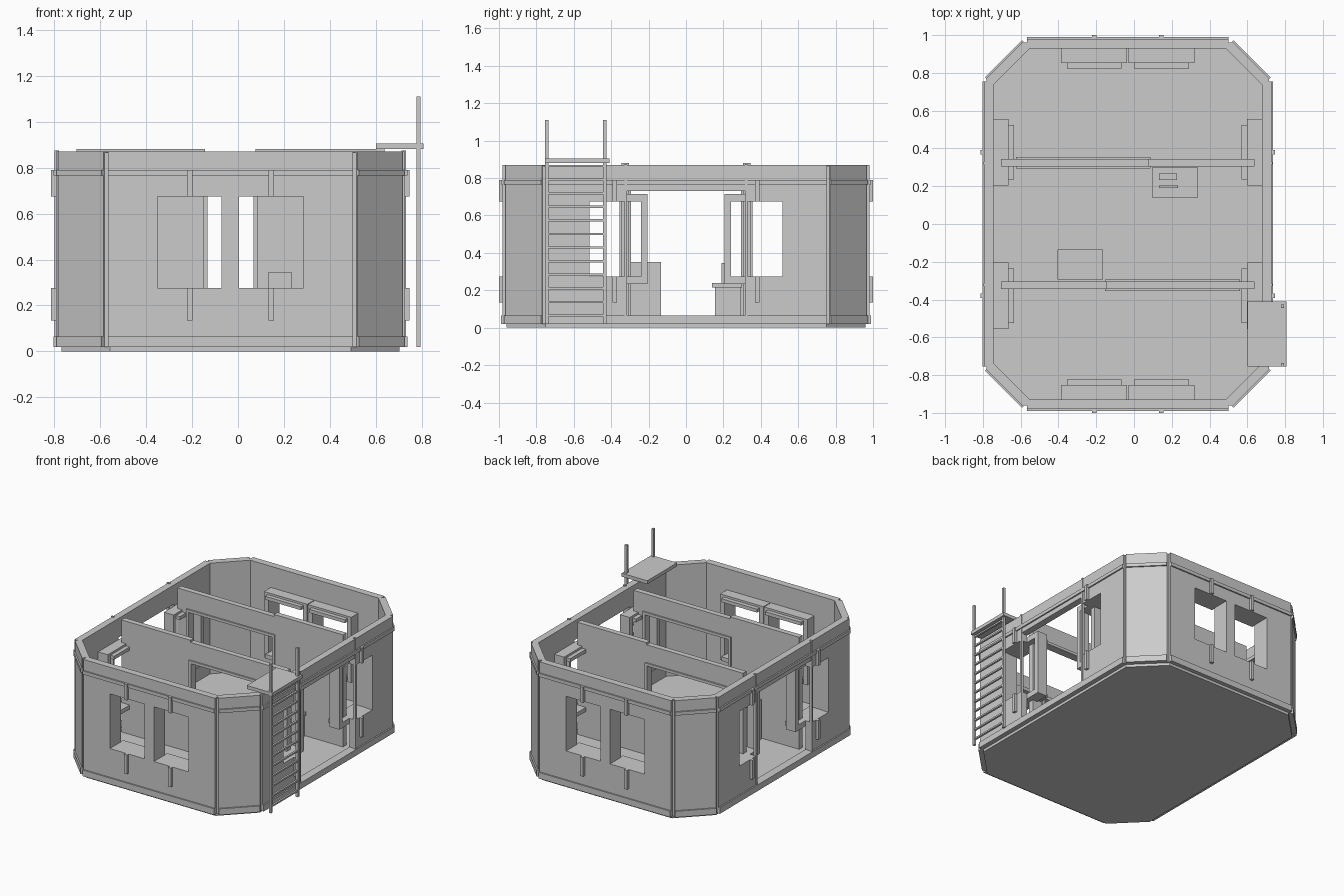
import bpy, bmesh
from math import radians
from mathutils import Matrix

if "Cube" in bpy.data.objects:
    bpy.data.objects.remove(bpy.data.objects["Cube"], do_unlink=True)

# single flat colour
grey = bpy.data.materials.new("plain_grey")
grey.use_nodes = True
COLOUR = (0.6, 0.6, 0.6, 1)
grey.diffuse_color = COLOUR
grey.node_tree.nodes["Principled BSDF"].inputs["Base Color"].default_value = COLOUR

CENTRE = Matrix.Translation((-0.033, 0, 0))
TOP = 0.87
THICK = 0.05


def finish(name, bm, matrix=Matrix()):
    bmesh.ops.recalc_face_normals(bm, faces=bm.faces)
    mesh = bpy.data.meshes.new(name)
    bm.to_mesh(mesh)
    bm.free()
    mesh.materials.append(grey)
    obj = bpy.data.objects.new(name, mesh)
    obj.matrix_world = matrix
    bpy.context.collection.objects.link(obj)
    return obj


def box(name, x, y, z, matrix=Matrix()):
    """Box given by its ranges on each axis."""
    bm = bmesh.new()
    bmesh.ops.create_cube(bm, size=1)
    for v in bm.verts:
        for i, (a, b) in enumerate((x, y, z)):
            v.co[i] = (a + b) / 2 + v.co[i] * (b - a)
    return finish(name, bm, matrix)


def panel(name, us, zs, y, is_hole, matrix):
    """Upright slab made from a grid, with openings where is_hole is true."""
    bm = bmesh.new()
    for u0, u1 in zip(us, us[1:]):
        for z0, z1 in zip(zs, zs[1:]):
            if not is_hole((u0 + u1) / 2, (z0 + z1) / 2):
                corners = ((u0, z0), (u1, z0), (u1, z1), (u0, z1))
                bm.faces.new([bm.verts.new((u, y[0], z)) for u, z in corners])
    bmesh.ops.remove_doubles(bm, verts=bm.verts, dist=0.0001)
    res = bmesh.ops.extrude_face_region(bm, geom=bm.faces[:], use_keep_orig=True)
    moved = [g for g in res["geom"] if isinstance(g, bmesh.types.BMVert)]
    bmesh.ops.translate(bm, verts=moved, vec=(0, y[1] - y[0], 0))
    return finish(name, bm, matrix)


def octagon(name, hx, hy, cut, z0, z1):
    bm = bmesh.new()
    quarter = [(hx, hy - cut), (hx - cut, hy)]
    pts = (quarter + [(-x, y) for x, y in quarter[::-1]]
           + [(-x, -y) for x, y in quarter] + [(x, -y) for x, y in quarter[::-1]])
    face = bm.faces.new([bm.verts.new((x, y, z0)) for x, y in pts])
    res = bmesh.ops.extrude_face_region(bm, geom=[face], use_keep_orig=True)
    moved = [g for g in res["geom"] if isinstance(g, bmesh.types.BMVert)]
    bmesh.ops.translate(bm, verts=moved, vec=(0, 0, z1 - z0))
    return finish(name, bm, CENTRE)


def frame(angle):
    """Local wall frame: x runs along the wall, -y points outward."""
    return CENTRE @ Matrix.Rotation(radians(angle), 4, 'Z')


def bands(side, u, dist, m):
    box(side + "_bottom_band", u, (-dist - 0.01, -dist + THICK), (0.02, 0.065), m)
    box(side + "_top_band", u, (-dist - 0.01, -dist + 0.01), (0.765, 0.79), m)


def window(side, u, dist, m):
    """Inner box frame, its two ledges and the outer mounting strips."""
    inner = -dist + THICK
    panel(side + "_window_frame", (u - 0.175, u - 0.14, u + 0.14, u + 0.175),
          (0.235, 0.275, 0.675, 0.715), (inner, inner + 0.078),
          lambda a, z: abs(a - u) < 0.14 and 0.275 < z < 0.675, m)
    for part, z in (("sill", (0.245, 0.275)), ("head", (0.675, 0.7))):
        box(f"{side}_window_{part}", (u - 0.145, u + 0.145),
            (inner + 0.07, inner + 0.108), z, m)
    for part, z in (("lower", (0.135, 0.275)), ("upper", (0.675, 0.79))):
        box(f"{side}_{part}_strip", (u - 0.012, u + 0.012), (-dist - 0.02, -dist), z, m)


# base and floor
octagon("base_plate", 0.735, 0.96, 0.21, 0, 0.02)
octagon("floor", 0.725, 0.945, 0.21, 0.02, 0.06)

# front and back walls with two windows each
for side, angle in (("front", 0), ("back", 180)):
    m, d, h = frame(angle), 0.98, 0.5325
    panel(side + "_wall", (-h, -0.318, -0.038, 0.038, 0.318, h), (0.02, 0.275, 0.675, TOP),
          (-d, -d + THICK),
          lambda u, z: 0.038 < abs(u) < 0.318 and 0.275 < z < 0.675, m)
    bands(side, (-h, h), d, m)
    for u in (-0.178, 0.178):
        window(side, u, d, m)

# side walls with a wide doorway that runs into the windows
for side, angle in (("left", 90), ("right", -90)):
    m, d, h = frame(angle), 0.76, 0.755
    panel(side + "_wall", (-h, -0.515, -0.32, 0.32, 0.515, h),
          (0.02, 0.06, 0.275, 0.675, 0.73, TOP), (-d, -d + THICK),
          lambda u, z: (abs(u) < 0.32 and 0.06 < z < 0.73)
          or (abs(u) < 0.515 and 0.275 < z < 0.675), m)
    bands(side, (-h, h), d, m)
    for s in (-1, 1):
        window(side, s * 0.38, d, m)
        post = sorted((s * 0.315, s * 0.328))
        box(side + "_door_post", post, (-d - 0.005, -d + 0.015), (0.02, TOP + 0.005), m)

# slanted corner walls and the posts in their gaps
for angle, u in ((45, -0.153), (135, 0.153), (225, -0.153), (315, 0.153)):
    m, d = frame(angle), 1.074
    span = (u - 0.139, u + 0.139)
    box("corner_wall", span, (-d, -d + THICK), (0.02, TOP), m)
    bands("corner", span, d, m)
for sx in (-1, 1):
    for sy in (-1, 1):
        for x, y in ((0.54, 0.95), (0.735, 0.76)):
            box("corner_post", (sx * x - 0.012, sx * x + 0.012),
                (sy * y - 0.012, sy * y + 0.012), (0.02, TOP - 0.005), CENTRE)

# two inner partitions, one turned half round from the other
for side, angle in (("front", 0), ("back", 180)):
    m, y = frame(angle), -0.325
    a, b = -0.12, 0.593
    panel(side + "_partition", (-0.67, a, b, 0.67), (0.06, 0.735, TOP - 0.005),
          (y - 0.02, y + 0.02), lambda u, z: a < u < b and z < 0.735, m)
    box(side + "_partition_cap", (-0.67, a + 0.01), (y - 0.02, y + 0.02),
        (TOP - 0.005, 0.88), m)
    panel(side + "_partition_frame", (a, a + 0.02, b - 0.02, b), (0.06, 0.715, 0.735),
          (y - 0.03, y + 0.03), lambda u, z: a + 0.02 < u < b - 0.02 and z < 0.715, m)

# ladder and its landing
for y in (-0.745, -0.435):
    box("ladder_rail", (0.777, 0.795), (y - 0.009, y + 0.009), (0.02, 1.11))
for i in range(12):
    z = 0.065 + i * 0.0727
    box("ladder_rung", (0.779, 0.793), (-0.74, -0.44), (z - 0.006, z + 0.006))
box("ladder_landing", (0.6, 0.808), (-0.755, -0.41), (0.88, 0.905))

# cabinet
box("cabinet", (-0.405, -0.165), (-0.295, -0.135), (0.06, 0.35))

# desk with screen and keyboard
box("desk_top", (0.095, 0.34), (0.14, 0.3), (0.215, 0.24))
box("desk_body", (0.105, 0.33), (0.155, 0.295), (0.06, 0.215))
box("screen", (0.133, 0.232), (0.19, 0.205), (0.24, 0.345))
box("keyboard", (0.133, 0.228), (0.232, 0.268), (0.24, 0.249))
